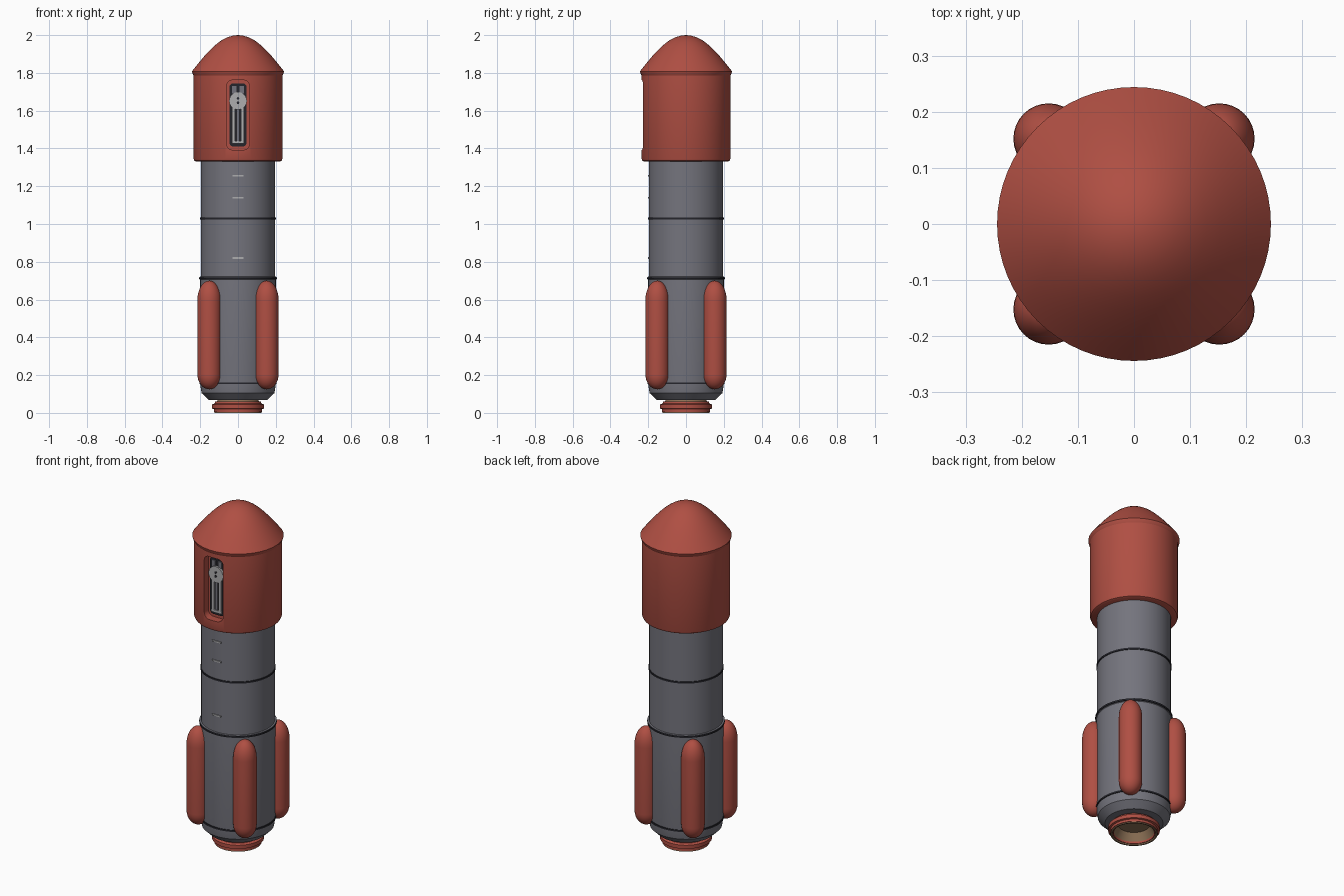
import bpy, bmesh, math
from mathutils import Vector

if "Cube" in bpy.data.objects:
    bpy.data.objects.remove(bpy.data.objects["Cube"])


def material(name, rgb):
    m = bpy.data.materials.new(name)
    m.diffuse_color = (*rgb, 1)
    m.use_nodes = True
    m.node_tree.nodes["Principled BSDF"].inputs["Base Color"].default_value = m.diffuse_color
    return m


RED = material("brick red", (0.43, 0.078, 0.056))
GREY = material("slate grey", (0.175, 0.175, 0.205))
DARK = material("near black", (0.018, 0.018, 0.024))
LIGHT = material("light grey", (0.42, 0.42, 0.43))
TAN = material("tan", (0.27, 0.17, 0.095))


def finish(name, bm, mat, angle=30):
    bmesh.ops.recalc_face_normals(bm, faces=bm.faces)
    me = bpy.data.meshes.new(name)
    bm.to_mesh(me)
    bm.free()
    me.materials.append(mat)
    ob = bpy.data.objects.new(name, me)
    bpy.context.collection.objects.link(ob)
    smooth(ob, angle)
    return ob


def smooth(ob, angle=30):
    bpy.ops.object.select_all(action='DESELECT')
    ob.select_set(True)
    bpy.context.view_layer.objects.active = ob
    bpy.ops.object.shade_smooth_by_angle(angle=math.radians(angle))


def lathe(name, profile, mat, center=(0, 0), segments=64, closed=False):
    """Revolve (radius, z) points around a vertical axis."""
    bm = bmesh.new()
    rings = []
    for r, z in profile:
        if r == 0:
            rings.append([bm.verts.new((center[0], center[1], z))] * segments)
            continue
        rings.append([bm.verts.new((center[0] + r * math.cos(math.tau * i / segments),
                                    center[1] + r * math.sin(math.tau * i / segments), z))
                      for i in range(segments)])
    pairs = list(zip(rings, rings[1:]))
    if closed:
        pairs.append((rings[-1], rings[0]))
    for a, b in pairs:
        for i in range(segments):
            j = (i + 1) % segments
            bm.faces.new(list(dict.fromkeys((a[i], a[j], b[j], b[i]))))
    return finish(name, bm, mat)


def slab(name, outline, y_front, y_back, mat):
    """Extrude an (x, z) outline along y."""
    bm = bmesh.new()
    face = bm.faces.new([bm.verts.new((x, y_front, z)) for x, z in outline])
    ext = bmesh.ops.extrude_face_region(bm, geom=[face])["geom"]
    bmesh.ops.translate(bm, vec=Vector((0, y_back - y_front, 0)),
                        verts=[v for v in ext if isinstance(v, bmesh.types.BMVert)])
    return finish(name, bm, mat)


def rounded(w, z0, z1, r, steps=6):
    pts = []
    for k, (cx, cz) in enumerate(((w - r, z1 - r), (r - w, z1 - r), (r - w, z0 + r), (w - r, z0 + r))):
        for s in range(steps + 1):
            a = math.pi / 2 * (k + s / steps)
            pts.append((cx + r * math.cos(a), cz + r * math.sin(a)))
    return pts


def rect(x, z0, z1, half):
    return [(x - half, z0), (x + half, z0), (x + half, z1), (x - half, z1)]


def disc(x, z, r, n=24):
    return [(x + r * math.cos(math.tau * i / n), z + r * math.sin(math.tau * i / n)) for i in range(n)]


# Main body: tapered tail, lower stage and slimmer upper stage
lathe("lower_stage", [(0, 0.068), (0.155, 0.068), (0.193, 0.105), (0.2, 0.15), (0.2, 0.705),
                      (0.205, 0.71), (0.205, 0.72), (0.195, 0.722), (0, 0.722)], GREY)
lathe("upper_stage", [(0, 0.715), (0.197, 0.715), (0.197, 1.34), (0, 1.34)], GREY)

# Thin joint bands
for name, z, r in (("tail_band", 0.157, 0.204), ("stage_band", 0.713, 0.207), ("upper_band", 1.03, 0.201)):
    lathe(name, [(r - 0.012, z - 0.005), (r, z - 0.005), (r, z + 0.005), (r - 0.012, z + 0.005)],
          DARK, closed=True)

# Wide head section with a front window pocket
head = lathe("head_shell", [(0, 1.33), (0.222, 1.33), (0.231, 1.335), (0.235, 1.345),
                            (0.235, 1.795), (0, 1.795)], RED)
cutter = slab("window_cutter", rounded(0.062, 1.392, 1.762, 0.035), -0.4, -0.188, RED)
cut = head.modifiers.new("window", 'BOOLEAN')
cut.operation, cut.solver, cut.object = 'DIFFERENCE', 'EXACT', cutter
bpy.context.view_layer.objects.active = head
bpy.ops.object.modifier_apply(modifier="window")
bpy.data.objects.remove(cutter)
smooth(head)

# Nose cone
lathe("nose_cone", [(0, 1.785), (0.234, 1.785), (0.241, 1.797), (0.244, 1.808), (0.222, 1.836),
                    (0.2, 1.863), (0.178, 1.889), (0.155, 1.914), (0.13, 1.939), (0.105, 1.96),
                    (0.08, 1.977), (0.055, 1.989), (0.028, 1.997), (0, 2.0)], RED)

# Window panel and the mechanism inside it
slab("window_panel", rounded(0.046, 1.41, 1.745, 0.022), -0.194, -0.186, DARK)
slab("dial", disc(0, 1.652, 0.047), -0.207, -0.193, LIGHT)
for s, x in (("left", -1), ("right", 1)):
    slab(s + "_rod", rect(x * 0.023, 1.43, 1.62, 0.008), -0.202, -0.193, LIGHT)
    slab(s + "_top_block", rect(x * 0.02, 1.69, 1.73, 0.011), -0.2, -0.193, GREY)
slab("center_rod", rect(0, 1.44, 1.62, 0.006), -0.199, -0.193, GREY)
slab("rod_base", rect(0, 1.425, 1.44, 0.033), -0.202, -0.193, LIGHT)
for name, z in (("upper_dot", 1.665), ("lower_dot", 1.642)):
    slab(name, disc(0, z, 0.007, 12), -0.21, -0.206, DARK)

# Small rungs on the front of the body
for i, z in enumerate((1.255, 1.14, 0.82)):
    slab("rung_%d" % (i + 1), rect(0, z - 0.004, z + 0.004, 0.028), -0.202, -0.192, LIGHT)

# Four side boosters with long rounded ends
R = 0.063
top = [(R * math.cos(a), 0.597 + 0.103 * math.sin(a)) for a in (math.pi / 2 * i / 8 for i in range(8))]
low = [(R * math.cos(a), 0.205 - 0.08 * math.sin(a)) for a in (math.pi / 2 * i / 8 for i in range(7, -1, -1))]
profile = [(0, 0.125)] + low + top + [(0, 0.70)]
for sx, nx in ((-1, "left"), (1, "right")):
    for sy, ny in ((-1, "front"), (1, "back")):
        lathe("%s_%s_booster" % (ny, nx), profile, RED, (sx * 0.152, sy * 0.152), 32)

# Engine: hollow tan nozzle with stepped red collar
lathe("nozzle", [(0, 0.062), (0.085, 0.06), (0.117, 0.0), (0.125, 0.0), (0.122, 0.02),
                 (0.108, 0.07), (0, 0.07)], TAN)
lathe("collar", [(0.11, 0.006), (0.128, 0.006), (0.128, 0.02), (0.138, 0.023), (0.138, 0.044),
                 (0.124, 0.05), (0.121, 0.06), (0.1, 0.06)], RED, closed=True)
